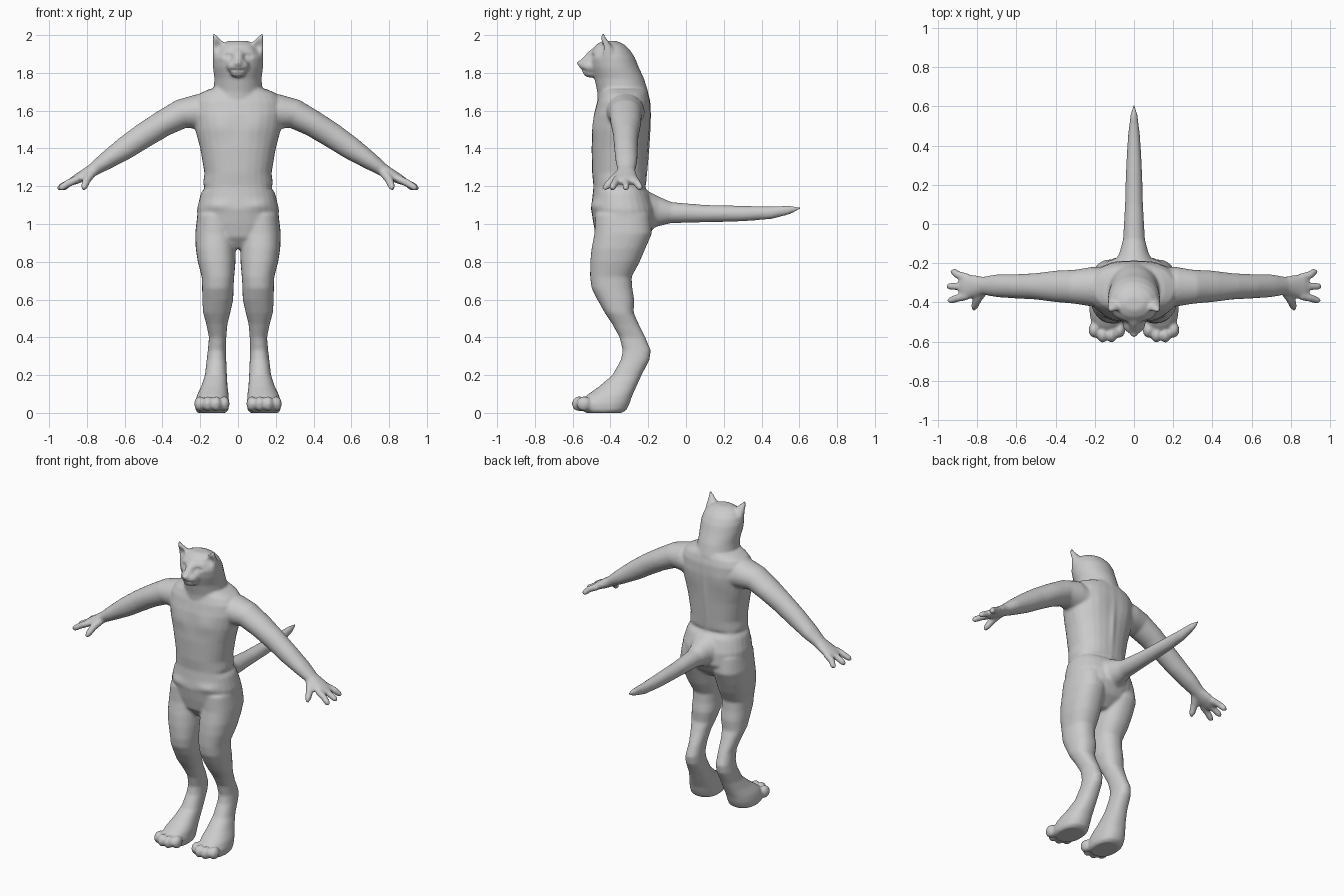
import bpy, bmesh
from math import sin, cos, pi, copysign, exp
from mathutils import Vector

N = 28
bm = bmesh.new()


def skin(rings):
    """Close a stack of point rings into a solid."""
    vs = [[bm.verts.new(p) for p in r] for r in rings]
    faces = [bm.faces.new(vs[0][::-1]), bm.faces.new(vs[-1])]
    for a, b in zip(vs, vs[1:]):
        for i in range(N):
            j = (i + 1) % N
            faces.append(bm.faces.new((a[i], a[j], b[j], b[i])))
    bmesh.ops.recalc_face_normals(bm, faces=faces)


def unit(i, e=1.0):
    c, s = cos(2 * pi * i / N), sin(2 * pi * i / N)
    return copysign(abs(c) ** e, c), copysign(abs(s) ** e, s)


def slices(rows, side=1, e=0.88):
    """Rows of (z, x centre, x radius, y front, y back)."""
    rings = []
    for z, xc, rx, yf, yb in rows:
        ring = []
        for i in range(N):
            c, s = unit(i, e)
            ring.append((side * (xc + rx * c), (yf + yb) / 2 + (yb - yf) / 2 * s, z))
        rings.append(ring)
    skin(rings)


def limb(rows, side=1):
    """Rows of (x, y, z, horizontal radius, vertical radius) along a path."""
    pts = [Vector((side * r[0], r[1], r[2])) for r in rows]
    rings = []
    for k, p in enumerate(pts):
        t = (pts[min(k + 1, len(pts) - 1)] - pts[max(k - 1, 0)]).normalized()
        w = t.cross(Vector((0, 0, 1))).normalized()
        u = w.cross(t)
        rings.append([p + w * unit(i)[0] * rows[k][3] + u * unit(i)[1] * rows[k][4]
                      for i in range(N)])
    skin(rings)


def ball(c, r):
    new = bmesh.ops.create_uvsphere(bm, u_segments=20, v_segments=12, radius=1)["verts"]
    for v in new:
        v.co = Vector([c[k] + r[k] * v.co[k] for k in range(3)])


# torso, shoulders and pelvis
slices([(0.87, 0, .07, -.43, -.27), (0.93, 0, .17, -.475, -.20), (1.0, 0, .215, -.49, -.16),
        (1.08, 0, .217, -.503, -.165), (1.15, 0, .20, -.495, -.19), (1.2, 0, .187, -.49, -.213),
        (1.27, 0, .178, -.497, -.208), (1.4, 0, .20, -.50, -.20), (1.5, 0, .227, -.495, -.193),
        (1.58, 0, .24, -.487, -.188), (1.65, 0, .235, -.47, -.19), (1.69, 0, .205, -.455, -.2),
        (1.715, 0, .15, -.45, -.21)])
# neck and skull
slices([(1.62, 0, .16, -.465, -.20), (1.70, 0, .13, -.47, -.20), (1.77, 0, .125, -.485, -.222),
        (1.83, 0, .133, -.505, -.25), (1.88, 0, .134, -.513, -.27), (1.92, 0, .122, -.50, -.295),
        (1.95, 0, .095, -.475, -.325), (1.97, 0, .05, -.44, -.37)], e=1)
# muzzle, nose, cheeks and chin
ball((0, -.505, 1.835), (.06, .058, .042))
ball((0, -.555, 1.85), (.022, .024, .017))
ball((0, -.505, 1.80), (.042, .04, .025))
limb([(0, -.46, 1.915, .04, .03), (0, -.50, 1.895, .032, .025), (0, -.55, 1.853, .02, .016)])
# tail
limb([(0, -.30, 1.06, .13, .13), (0, -.20, 1.07, .105, .105), (0, -.15, 1.065, .075, .08),
      (0, -.08, 1.06, .056, .056), (0, .1, 1.055, .046, .046), (0, .3, 1.055, .04, .041),
      (0, .45, 1.06, .031, .034), (0, .55, 1.075, .019, .023), (0, .61, 1.085, .004, .005)])

for side in (1, -1):
    # leg and foot
    slices([(1.05, .115, .10, -.48, -.19), (0.95, .12, .107, -.485, -.18),
            (0.87, .118, .106, -.50, -.215), (0.8, .113, .10, -.507, -.245),
            (0.72, .106, .086, -.508, -.288), (0.66, .107, .083, -.50, -.284),
            (0.6, .107, .082, -.47, -.274), (0.53, .113, .072, -.43, -.277),
            (0.47, .112, .056, -.39, -.25), (0.4, .108, .046, -.352, -.215),
            (0.33, .112, .048, -.335, -.186), (0.28, .114, .052, -.345, -.193),
            (0.2, .117, .058, -.39, -.235), (0.14, .125, .07, -.46, -.262),
            (0.09, .134, .085, -.53, -.285), (0.05, .138, .09, -.56, -.298),
            (0.015, .138, .087, -.55, -.315), (0, .138, .075, -.53, -.34)], side)
    # toes
    for x, y in ((.073, -.54), (.115, -.565), (.16, -.565), (.203, -.54)):
        ball((side * x, y, .048), (.029, .04, .04))
    # ear
    slices([(1.87, .085, .048, -.45, -.36), (1.92, .092, .043, -.453, -.375),
            (1.96, .104, .03, -.455, -.405), (1.985, .117, .018, -.452, -.425),
            (2.01, .13, .006, -.447, -.435)], side)
    # arm and palm
    limb([(.12, -.32, 1.58, .10, .09), (.22, -.32, 1.595, .10, .092), (.30, -.32, 1.583, .087, .078),
          (.40, -.318, 1.53, .08, .070), (.50, -.318, 1.468, .067, .067), (.60, -.318, 1.40, .062, .061),
          (.70, -.315, 1.333, .058, .047), (.77, -.315, 1.285, .046, .034),
          (.82, -.317, 1.255, .058, .030), (.865, -.32, 1.232, .064, .024),
          (.89, -.32, 1.22, .045, .016)], side)
    # fingers and thumb
    for y0, y1, x1 in ((-.275, -.243, .935), (-.318, -.318, .957), (-.365, -.39, .95)):
        limb([(.85, y0, 1.238, .023, .021), (.90, (y0 + y1) / 2, 1.215, .02, .02),
              (x1 - .015, y1, 1.193, .018, .018), (x1, y1, 1.185, .008, .008)], side)
    limb([(.77, -.34, 1.275, .026, .024), (.80, -.385, 1.235, .023, .022),
          (.813, -.42, 1.20, .019, .02), (.818, -.438, 1.183, .009, .009)], side)

mesh = bpy.data.meshes.new("cat_body")
bm.to_mesh(mesh)
bm.free()
body = bpy.data.objects.new("cat_body", mesh)
bpy.context.collection.objects.link(body)

# fuse all parts into one soft skin
rem = body.modifiers.new("fuse", 'REMESH')
rem.mode = 'VOXEL'
rem.voxel_size = 0.0085
smo = body.modifiers.new("soften", 'SMOOTH')
smo.factor = 0.5
smo.iterations = 6
dg = bpy.context.evaluated_depsgraph_get()
fused = bpy.data.meshes.new_from_object(body.evaluated_get(dg))
body.modifiers.clear()
body.data = fused

# sculpted details: (centre, reach, push), mirrored in x
dabs = [((.105, -.455, 1.94), (.024, .03, .032), (0, .022, 0)),      # ear cup
        ((.052, -.505, 1.887), (.022, .03, .012), (0, .014, 0)),     # eye socket
        ((.052, -.495, 1.886), (.010, .03, .006), (0, -.009, 0)),    # eyeball
        ((.025, -.55, 1.815), (.022, .03, .006), (0, .009, 0)),      # mouth
        ((.10, -.49, 1.52), (.07, .05, .06), (0, -.008, 0)),         # chest
        ((.12, -.48, 1.10), (.07, .06, .025), (0, -.010, 0)),        # hip crease
        ((.19, -.35, 1.19), (.05, .12, .018), (-.010, 0, 0)),        # waist fold
        ((.10, -.20, 1.19), (.10, .05, .018), (0, -.012, 0)),        # lower back fold
        ((.0, -.20, 1.42), (.018, .04, .16), (0, .006, 0)),          # spine
        ((.11, -.20, 1.55), (.07, .05, .08), (0, .006, 0))]          # shoulder blade
for v in fused.vertices:
    p = v.co.copy()
    s = 1 if p.x >= 0 else -1
    for c, r, d in dabs:
        q = sum(((a - b) / k) ** 2 for a, b, k in zip((abs(p.x), p.y, p.z), c, r))
        if q < 6:
            w = exp(-q)
            v.co += Vector((s * d[0], d[1], d[2])) * w

for f in fused.polygons:
    f.use_smooth = True
# rest the soles on the ground
low = min(v.co.z for v in fused.vertices)
for v in fused.vertices:
    v.co.z -= low
